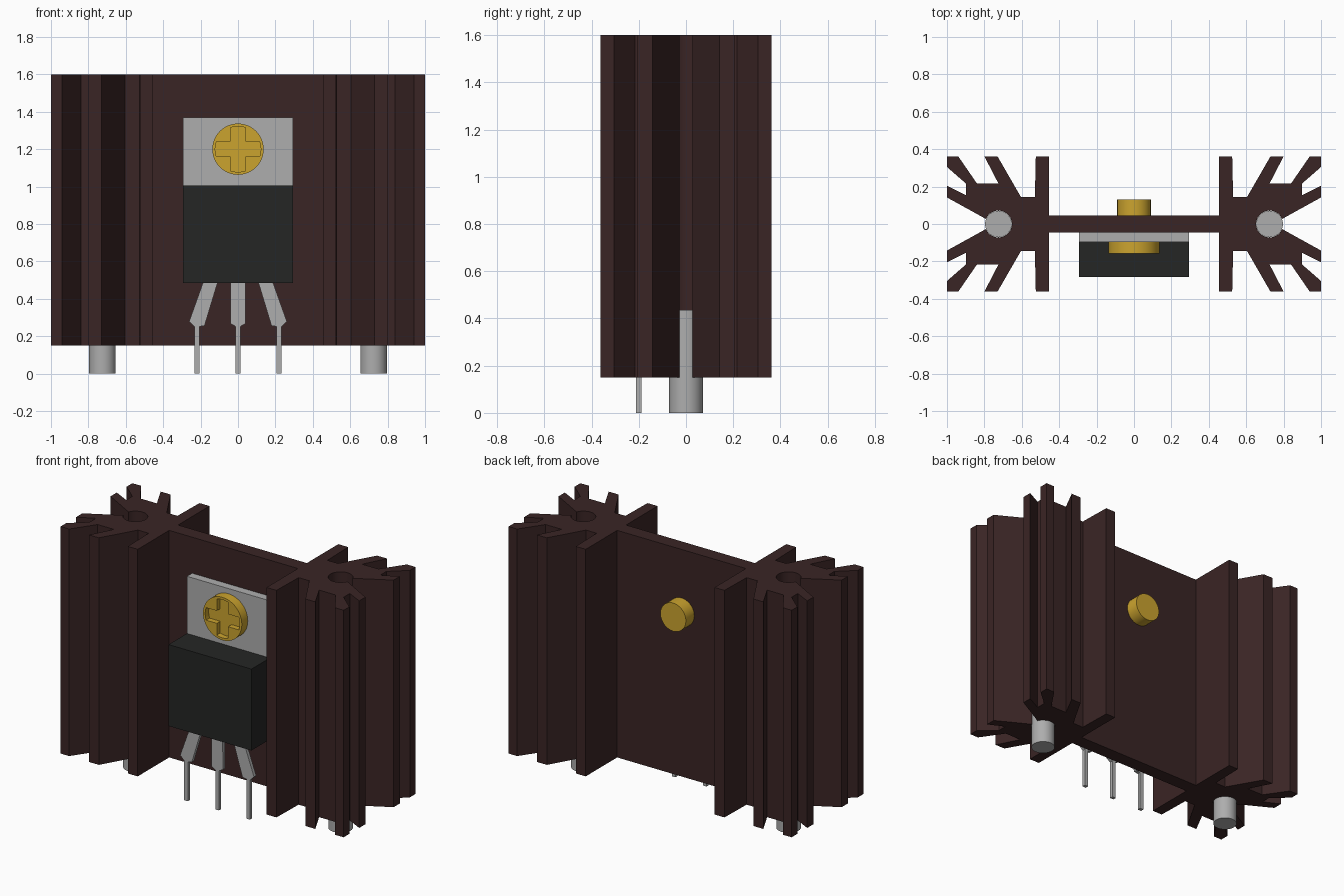
import bpy, bmesh, math

cube = bpy.data.objects.get("Cube")
if cube:
    bpy.data.objects.remove(cube, do_unlink=True)


def material(name, r, g, b):
    m = bpy.data.materials.new(name)
    m.use_nodes = True
    m.diffuse_color = (r, g, b, 1)
    m.node_tree.nodes["Principled BSDF"].inputs["Base Color"].default_value = (r, g, b, 1)
    return m


BROWN = material("dark_brown_anodised", 0.042, 0.018, 0.018)
SILVER = material("tinned_metal", 0.42, 0.42, 0.42)
BLACK = material("black_plastic", 0.018, 0.019, 0.018)
BRASS = material("brass", 0.60, 0.37, 0.028)


def prism(name, outline, axis, lo, hi, mat, smooth=False):
    """Extrude a flat outline: (x, y) along z, or (x, z) along y."""
    place = (lambda u, v: (u, v, lo)) if axis == "z" else (lambda u, v: (u, lo, v))
    shift = (0, 0, hi - lo) if axis == "z" else (0, hi - lo, 0)
    bm = bmesh.new()
    base = bm.faces.new([bm.verts.new(place(u, v)) for u, v in outline])
    ext = bmesh.ops.extrude_face_region(bm, geom=[base], use_keep_orig=True)
    top = [e for e in ext["geom"] if isinstance(e, bmesh.types.BMVert)]
    bmesh.ops.translate(bm, verts=top, vec=shift)
    bmesh.ops.recalc_face_normals(bm, faces=bm.faces)
    mesh = bpy.data.meshes.new(name)
    bm.to_mesh(mesh)
    bm.free()
    mesh.materials.append(mat)
    ob = bpy.data.objects.new(name, mesh)
    bpy.context.collection.objects.link(ob)
    if smooth:
        smooth_object(ob)
    return ob


def smooth_object(ob):
    bpy.ops.object.select_all(action="DESELECT")
    ob.select_set(True)
    bpy.context.view_layer.objects.active = ob
    bpy.ops.object.shade_smooth_by_angle(angle=math.radians(30))


def arc(cx, cy, r, a0, a1, n):
    """n + 1 points from angle a0 to a1, in degrees."""
    angles = [math.radians(a0 + (a1 - a0) * i / n) for i in range(n + 1)]
    return [(cx + r * math.cos(a), cy + r * math.sin(a)) for a in angles]


def circle(cx, cy, r, n=48):
    return arc(cx, cy, r, 0, 360, n)[:-1]


def rect(x0, x1, y0, y1):
    return [(x0, y0), (x1, y0), (x1, y1), (x0, y1)]


# Heat sink: one finned quarter, mirrored, with a slotted pin hole at each end
PIN_X, HOLE_R, SLOT = 0.725, 0.072, 0.027
quarter = [(0.455, 0.045), (0.455, 0.362), (0.525, 0.362), (0.53, 0.145),
           (0.605, 0.145), (0.73, 0.362), (0.80, 0.362), (0.725, 0.217),
           (0.84, 0.217), (0.94, 0.362), (1.0, 0.362), (1.0, 0.305),
           (0.897, 0.215), (0.897, 0.153), (1.0, 0.205), (1.0, 0.142)]
open_angle = math.degrees(math.asin(SLOT / HOLE_R))
hole = arc(PIN_X, 0, HOLE_R, open_angle, 360 - open_angle, 36)
right_half = quarter + hole + [(x, -y) for x, y in reversed(quarter)]
left_half = [(-x, -y) for x, y in right_half]
prism("heat_sink", right_half + left_half, "z", 0.15, 1.6, BROWN, True)

# Mounting pins
for side, x in (("left", PIN_X), ("right", -PIN_X)):
    prism(side + "_mounting_pin", circle(x, 0, 0.071), "z", 0, 0.435, SILVER, True)

# Transistor tab and body
prism("transistor_tab", rect(-0.293, 0.293, 0.485, 1.37), "y", -0.097, -0.045, SILVER)
prism("transistor_body", rect(-0.293, 0.293, 0.485, 1.005), "y", -0.283, -0.097, BLACK)

# Leads: wide splayed shoulder, then a narrow leg
for name, top, low in (("right", -0.147, -0.22), ("middle", 0, 0), ("left", 0.147, 0.22)):
    tilt = 0.012 * ((low > 0) - (low < 0))
    outline = [(top - 0.039, 0.49), (low - 0.041, 0.268 - tilt), (low - 0.013, 0.252),
               (low - 0.013, 0), (low + 0.013, 0), (low + 0.013, 0.252),
               (low + 0.041, 0.268 + tilt), (top + 0.039, 0.49)]
    prism(name + "_lead", outline, "y", -0.211, -0.189, SILVER)

# Screw: shank through the plate, head with a cross recess
SCREW_Z = 1.2
prism("screw_shank", circle(0, SCREW_Z, 0.09), "y", -0.10, 0.13, BRASS, True)
head = prism("screw_head", circle(0, SCREW_Z, 0.137), "y", -0.157, -0.097, BRASS)
half = math.degrees(math.asin(0.04 / 0.122))
cross = []
for k in range(4):
    a = 90 * k
    cross += arc(0, SCREW_Z, 0.122, a - half, a + half, 6)
    cross += [(0.04 * math.sqrt(2) * math.cos(math.radians(a + 45)),
               SCREW_Z + 0.04 * math.sqrt(2) * math.sin(math.radians(a + 45)))]
cutter = prism("cross_cutter", cross, "y", -0.2, -0.122, BRASS)
cutter.hide_render = True
bpy.ops.object.select_all(action="DESELECT")
head.select_set(True)
bpy.context.view_layer.objects.active = head
cut = head.modifiers.new("cross_recess", "BOOLEAN")
cut.operation = "DIFFERENCE"
cut.solver = "EXACT"
cut.object = cutter
bpy.ops.object.modifier_apply(modifier=cut.name)
bpy.data.objects.remove(cutter, do_unlink=True)
smooth_object(head)
